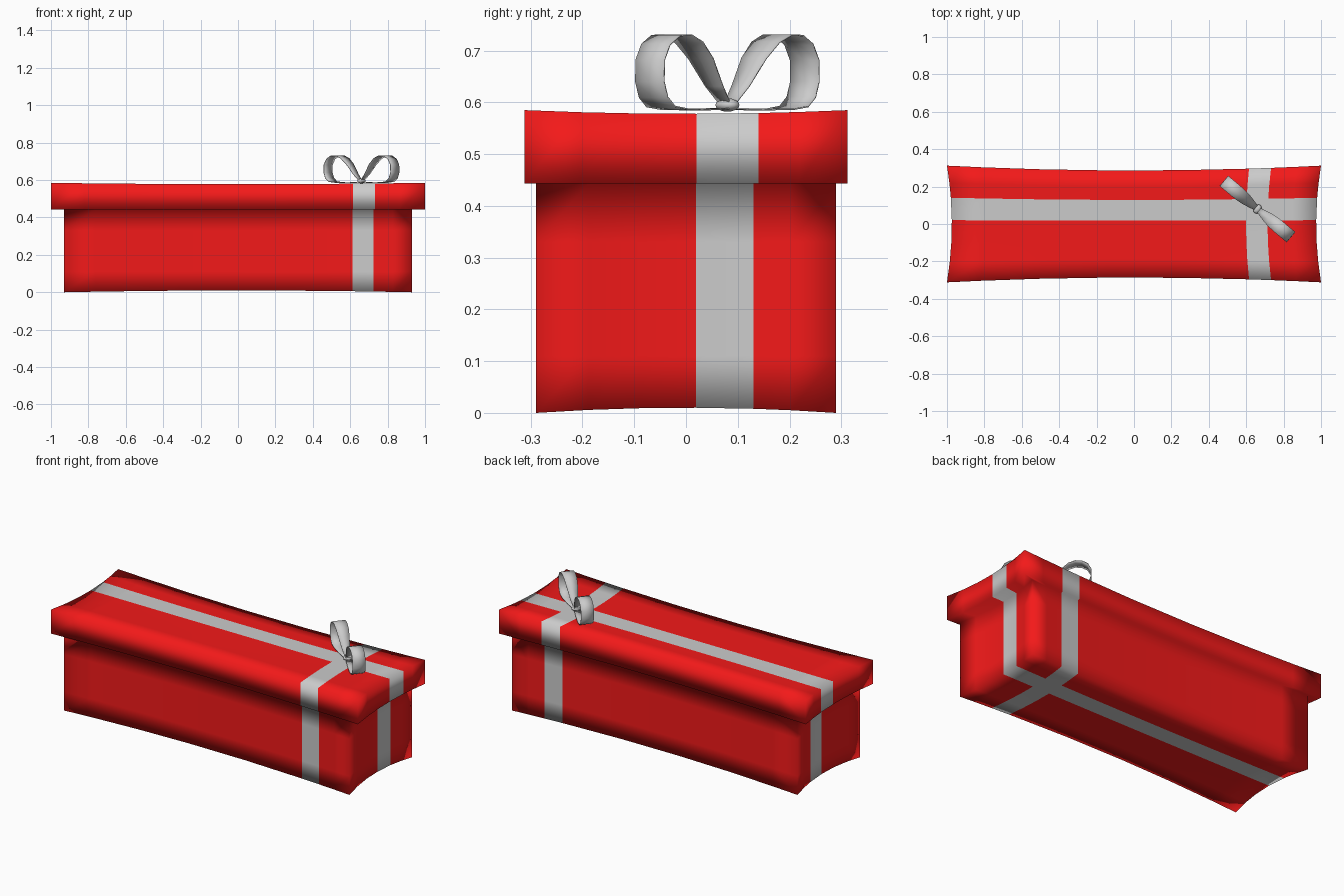
import bpy, bmesh, math
from mathutils import Matrix

if "Cube" in bpy.data.objects:
    bpy.data.objects.remove(bpy.data.objects["Cube"])


def material(name, color):
    m = bpy.data.materials.new(name)
    m.diffuse_color = color
    m.use_nodes = True
    m.node_tree.nodes["Principled BSDF"].inputs["Base Color"].default_value = m.diffuse_color
    return m


def add_object(name, bm, mats=()):
    bmesh.ops.recalc_face_normals(bm, faces=bm.faces)
    for f in bm.faces:
        f.smooth = True
    me = bpy.data.meshes.new(name)
    bm.to_mesh(me)
    bm.free()
    for m in mats:
        me.materials.append(m)
    ob = bpy.data.objects.new(name, me)
    bpy.context.collection.objects.link(ob)
    return ob


red = material("red_paper", (0.9, 0.01, 0.01, 1))
grey = material("grey_ribbon", (0.8, 0.8, 0.8, 1))

# Gift box: stacked rings with slightly hollow faces, ribbon as grey cells
U_BODY = [-1, -0.82, -0.5, -0.15, 0.25, 0.657, 0.78, 0.89, 1]
U_LID = [-1, -0.82, -0.5, -0.15, 0.25, 0.615, 0.733, 0.87, 1]
V = [-1, -0.65, -0.3, 0.065, 0.45, 0.7, 1]
U_STRIP, V_STRIP = 5, 3
NU, NV = len(U_LID) - 1, len(V) - 1
BODY = (U_BODY, 0.93, 0.29, 0.034, 0.025)
LID = (U_LID, 1.0, 0.312, 0.026, 0.026)
# shape, height, vertical hollow
LEVELS = [(BODY, 0.0, 0.010), (BODY, 0.11, 0), (BODY, 0.33, 0),
          (BODY, 0.443, 0), (LID, 0.443, 0), (LID, 0.585, -0.007)]

bm = bmesh.new()
cache = {}


def vert(i, j, k):
    if (i, j, k) not in cache:
        (us, hx, hy, dx, dy), z, dz = LEVELS[k]
        u, v = us[i], V[j]
        cache[i, j, k] = bm.verts.new((u * (hx - dx * (1 - v * v)),
                                       v * (hy - dy * (1 - u * u)),
                                       z + dz * (1 - u * u * v * v)))
    return cache[i, j, k]


def cell(keys, ribbon):
    f = bm.faces.new([vert(*k) for k in keys])
    f.material_index = int(ribbon)


for k in (0, len(LEVELS) - 1):
    for i in range(NU):
        for j in range(NV):
            cell([(i, j, k), (i + 1, j, k), (i + 1, j + 1, k), (i, j + 1, k)],
                 i == U_STRIP or j == V_STRIP)
for k in range(len(LEVELS) - 1):
    for j in (0, NV):
        for i in range(NU):
            cell([(i, j, k), (i + 1, j, k), (i + 1, j, k + 1), (i, j, k + 1)], i == U_STRIP)
    for i in (0, NU):
        for j in range(NV):
            cell([(i, j, k), (i, j + 1, k), (i, j + 1, k + 1), (i, j, k + 1)], j == V_STRIP)
add_object("gift_box", bm, (red, grey))

# Bow loops: a band following a loop path, narrow at the knot
PLACE = Matrix.Translation((0.66, 0.08, 0)) @ Matrix.Rotation(math.radians(-40), 4, 'Z')
PATH = [(0.008, 0.598, 0.014), (0.04, 0.632, 0.022), (0.08, 0.685, 0.031),
        (0.115, 0.716, 0.035), (0.15, 0.73, 0.036), (0.185, 0.729, 0.036),
        (0.215, 0.712, 0.036), (0.232, 0.682, 0.036), (0.233, 0.64, 0.036),
        (0.222, 0.61, 0.036), (0.2, 0.592, 0.036), (0.16, 0.587, 0.034),
        (0.09, 0.586, 0.026), (0.008, 0.588, 0.014)]
for name, side in (("bow_loop_right", 1), ("bow_loop_left", -1)):
    bm = bmesh.new()
    rows = [[bm.verts.new((side * s, t * w, z)) for t in (-1, 0, 1)] for s, z, w in PATH]
    for a, b in zip(rows, rows[1:]):
        for n in range(2):
            bm.faces.new((a[n], a[n + 1], b[n + 1], b[n]))
    ob = add_object(name, bm)
    ob.matrix_world = PLACE
    mod = ob.modifiers.new("thickness", 'SOLIDIFY')
    mod.thickness = 0.003
    mod.offset = 0

# Knot
bm = bmesh.new()
bmesh.ops.create_uvsphere(bm, u_segments=16, v_segments=8, radius=1)
bmesh.ops.scale(bm, vec=(0.02, 0.026, 0.013), verts=bm.verts)
bmesh.ops.translate(bm, vec=(0, 0, 0.595), verts=bm.verts)
add_object("bow_knot", bm).matrix_world = PLACE
